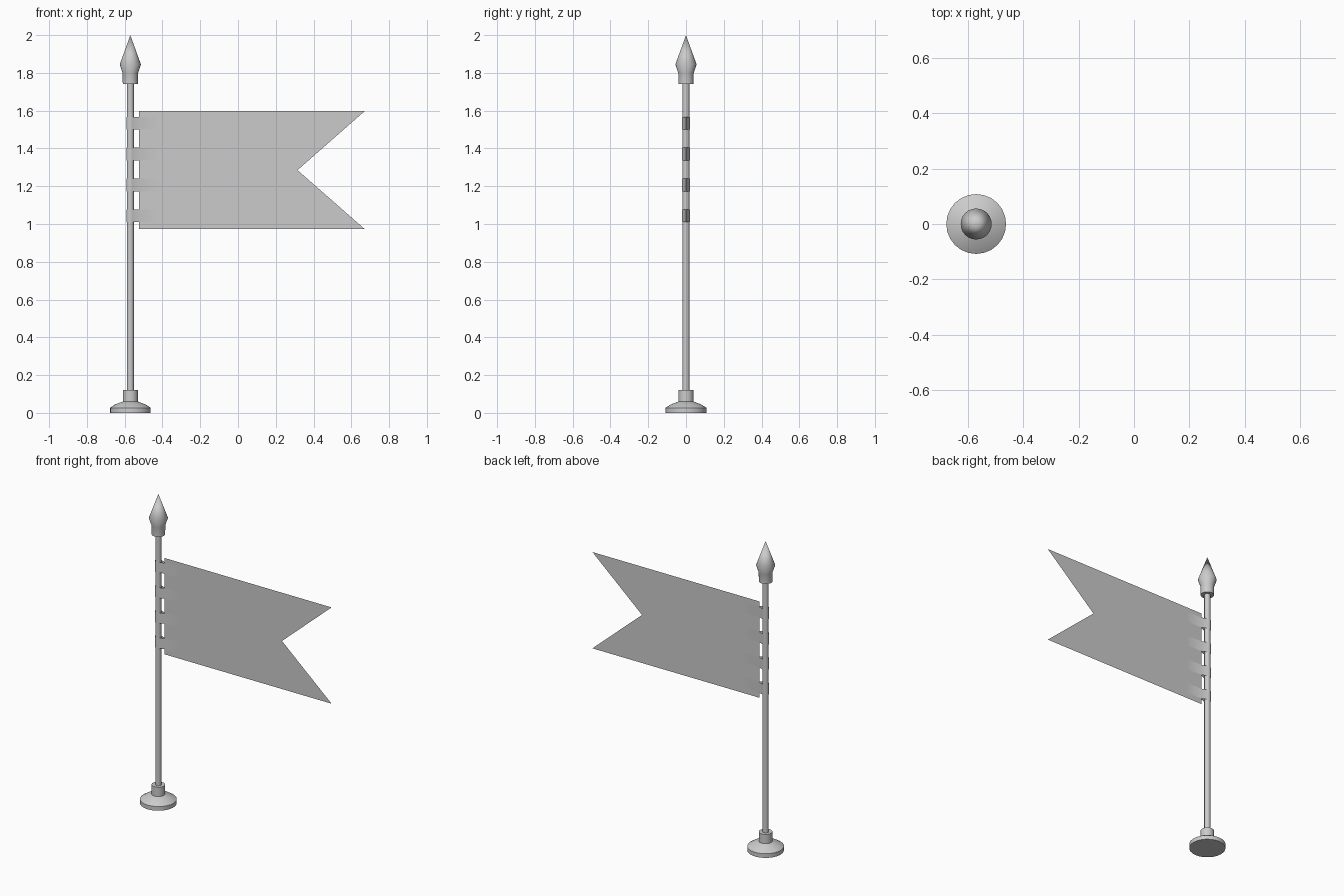
import bpy
import bmesh
import math

if "Cube" in bpy.data.objects:
    bpy.data.objects.remove(bpy.data.objects["Cube"], do_unlink=True)

POLE_X = -0.57

grey = bpy.data.materials.new("plain_grey")
grey.use_nodes = True
grey.diffuse_color = (0.6, 0.6, 0.6, 1)
grey.node_tree.nodes["Principled BSDF"].inputs["Base Color"].default_value = (0.6, 0.6, 0.6, 1)


def finish(name, bm, smooth_angle=None):
    mesh = bpy.data.meshes.new(name)
    bm.to_mesh(mesh)
    bm.free()
    mesh.materials.append(grey)
    obj = bpy.data.objects.new(name, mesh)
    bpy.context.collection.objects.link(obj)
    if smooth_angle:
        bpy.ops.object.select_all(action='DESELECT')
        obj.select_set(True)
        bpy.context.view_layer.objects.active = obj
        bpy.ops.object.shade_smooth_by_angle(angle=math.radians(smooth_angle))
    return obj


def turned(name, profile, sides=24):
    """Revolve (radius, height) points about the pole's axis."""
    bm = bmesh.new()
    verts = [bm.verts.new((r, 0, z)) for r, z in profile]
    edges = [bm.edges.new(pair) for pair in zip(verts, verts[1:])]
    bmesh.ops.spin(bm, geom=verts + edges, cent=(0, 0, 0), axis=(0, 0, 1),
                   angle=math.tau, steps=sides)
    bmesh.ops.remove_doubles(bm, verts=bm.verts, dist=0.0001)
    bmesh.ops.recalc_face_normals(bm, faces=bm.faces)
    bmesh.ops.translate(bm, verts=bm.verts, vec=(POLE_X, 0, 0))
    return finish(name, bm, 45)


# Turned parts: foot, pole and spear tip
turned("base", [(0, 0), (0.108, 0), (0.108, 0.027), (0.08, 0.045),
                (0.04, 0.06), (0.04, 0.12), (0, 0.12)])
turned("pole", [(0, 0.1), (0.0185, 0.1), (0.0185, 1.76), (0, 1.76)], 16)
turned("spear_tip", [(0, 1.74), (0.04, 1.74), (0.041, 1.8),
                     (0.056, 1.845), (0, 2.0)])

# Swallow-tailed flag, a single sheet of cloth
bm = bmesh.new()
mid_hoist = bm.verts.new((-0.525, 0, 1.285))
notch = bm.verts.new((0.315, 0, 1.285))
for z in (0.974, 1.597):
    hoist = bm.verts.new((-0.525, 0, z))
    tail = bm.verts.new((0.67, 0, z))
    corners = [hoist, tail, notch, mid_hoist]
    bm.faces.new(corners if z < 1.285 else corners[::-1])
finish("flag", bm)

# Straps looped round the pole and blended into the cloth
RADIUS = 0.021
arc = [math.radians(60 + 240 * i / 12) for i in range(13)]
loop = [(POLE_X + RADIUS * math.cos(a), RADIUS * math.sin(a)) for a in arc]
loop = [(-0.42, 0), (-0.52, 0.002)] + loop + [(-0.52, -0.002), (-0.42, 0)]
for i in range(4):
    z = 1.01 + 0.163 * i
    bm = bmesh.new()
    low = [bm.verts.new((x, y, z)) for x, y in loop]
    high = [bm.verts.new((x, y, z + 0.068)) for x, y in loop]
    for j in range(len(loop) - 1):
        bm.faces.new((low[j + 1], low[j], high[j], high[j + 1]))
    bmesh.ops.recalc_face_normals(bm, faces=bm.faces)
    # Make the loop face outward: its far side must look away from the flag
    bm.normal_update()
    if min(bm.faces, key=lambda f: f.calc_center_median().x).normal.x > 0:
        bmesh.ops.reverse_faces(bm, faces=bm.faces)
    finish(f"strap_{i + 1}", bm, 60)
